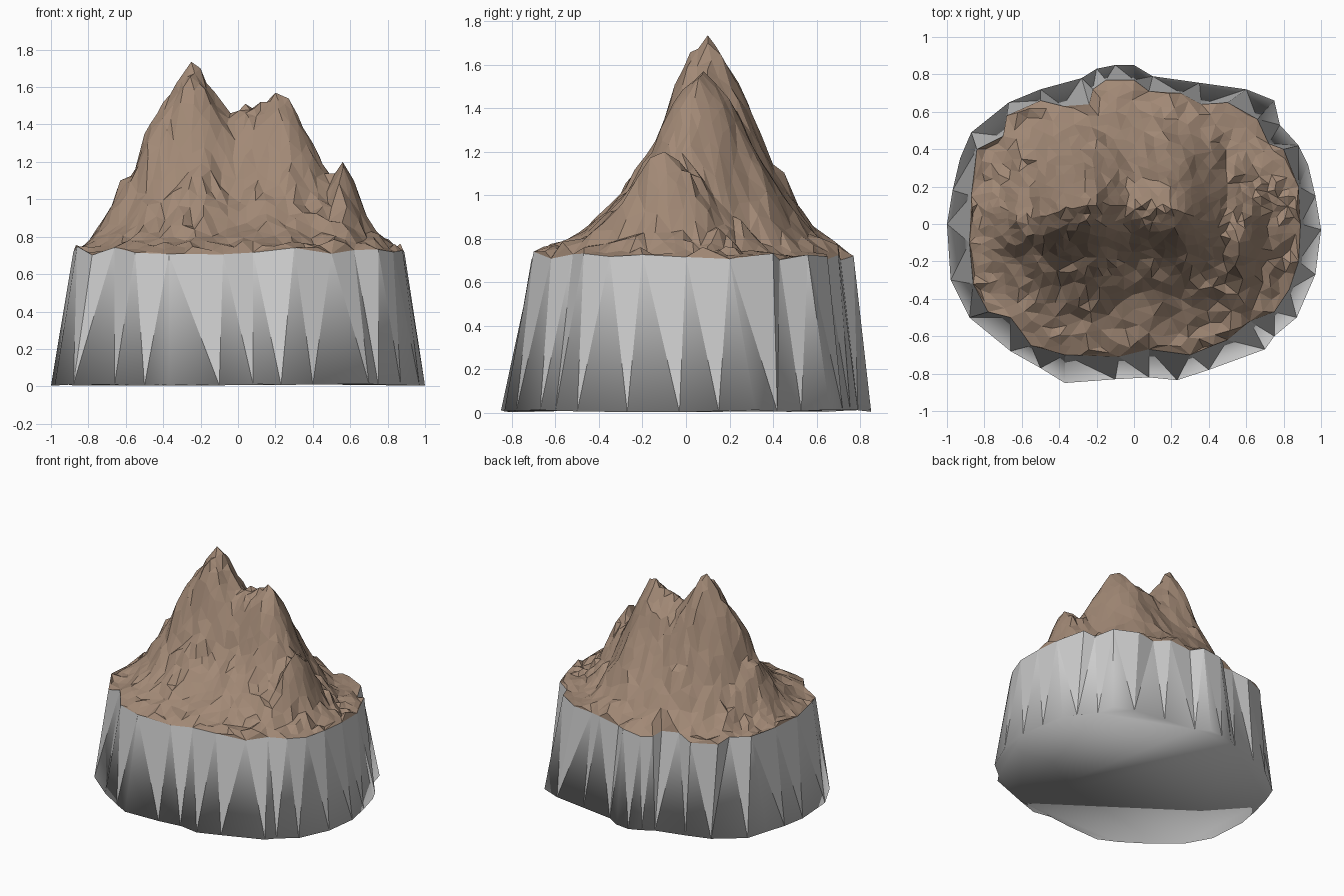
import bpy, bmesh, math, random
from mathutils import Vector, noise
from mathutils.geometry import delaunay_2d_cdt

if "Cube" in bpy.data.objects:
    bpy.data.objects.remove(bpy.data.objects["Cube"])

random.seed(7)

# Outline of the plinth foot and of its narrower top rim, counterclockwise
FOOT = [(1, -.03), (.97, .15), (.93, .32), (.88, .42), (.78, .53), (.75, .66), (.6, .72),
        (.35, .755), (.1, .79), (0, .85), (-.1, .85), (-.2, .83), (-.28, .78), (-.5, .72),
        (-.67, .65), (-.87, .49), (-.93, .35), (-.97, .18), (-1, 0), (-.98, -.3), (-.88, -.5),
        (-.66, -.68), (-.5, -.77), (-.37, -.85), (-.1, -.83), (.08, -.82), (.23, -.835),
        (.4, -.78), (.7, -.67), (.75, -.6), (.87, -.5), (.97, -.27)]
RIM = [(.89, 0), (.88, .2), (.8, .4), (.72, .43), (.66, .56), (.5, .65), (.36, .64),
       (.25, .7), (.08, .71), (0, .77), (-.15, .77), (-.22, .72), (-.24, .64), (-.38, .63),
       (-.5, .66), (-.68, .58), (-.7, .47), (-.84, .4), (-.87, .15), (-.88, -.1), (-.86, -.32),
       (-.78, -.47), (-.66, -.5), (-.55, -.65), (-.37, -.7), (-.08, -.71), (.08, -.67),
       (.3, -.7), (.5, -.62), (.62, -.52), (.75, -.47), (.83, -.35), (.88, -.2)]
# Ridge height along x, ridge position in y, and slope profile across the ridge
RIDGE = [(-.88, .73), (-.78, .8), (-.7, .92), (-.63, 1.1), (-.55, 1.16), (-.5, 1.35), (-.4, 1.52),
         (-.33, 1.62), (-.25, 1.735), (-.2, 1.7), (-.13, 1.58), (-.04, 1.46), (.04, 1.51),
         (.12, 1.52), (.2, 1.57), (.27, 1.54), (.32, 1.45), (.4, 1.3), (.49, 1.12), (.56, 1.2),
         (.62, 1.1), (.72, .83), (.8, .78), (.89, .73)]
RIDGE_Y = [(-.88, -.02), (-.6, .02), (-.25, .1), (0, .1), (.2, .08), (.45, 0), (.56, -.1), (.89, -.03)]
SLOPE = [(-.8, 0), (-.6, .08), (-.45, .21), (-.3, .41), (-.22, .56), (-.16, .76), (-.1, .89), (0, 1),
         (.07, .92), (.15, .79), (.25, .53), (.4, .26), (.5, .11), (.65, 0)]


def lerp(table, t):
    if t <= table[0][0]:
        return table[0][1]
    for (a, u), (b, v) in zip(table, table[1:]):
        if t <= b:
            return u + (v - u) * (t - a) / (b - a)
    return table[-1][1]


def height(x, y, rough=1.0):
    width = math.sqrt(max(.2, 1 - (x / .95) ** 2)) * 1.03
    g = lerp(SLOPE, (y - lerp(RIDGE_Y, x)) / width)
    # gullies: wobble x so flanks do not copy the ridge exactly
    wob = .07 * (1 - g) * noise.noise(Vector((x * 4, y * 4, 3)))
    z = .725 + (lerp(RIDGE, x + wob) - .725) * g
    n = noise.noise(Vector((x * 9, y * 5, 1))) + .7 * random.uniform(-1, 1)
    return z + rough * n * (.018 + .09 * g * (1 - g))


def make_object(name, bm, color=None):
    mesh = bpy.data.meshes.new(name)
    bm.to_mesh(mesh)
    bm.free()
    obj = bpy.data.objects.new(name, mesh)
    bpy.context.collection.objects.link(obj)
    if color:
        mat = bpy.data.materials.new(name + "_brown")
        mat.diffuse_color = color
        mat.use_nodes = True
        mat.node_tree.nodes["Principled BSDF"].inputs["Base Color"].default_value = mat.diffuse_color
        mesh.materials.append(mat)
    return obj


def inside(x, y):
    hit = False
    for (x1, y1), (x2, y2) in zip(RIM, RIM[1:] + RIM[:1]):
        if (y1 > y) != (y2 > y) and x < x1 + (x2 - x1) * (y - y1) / (y2 - y1):
            hit = not hit
    return hit


rim_z = [.725 + .025 * random.uniform(-1, 1) for p in RIM]

# Mountain: irregular triangulated terrain inside the rim
pts = [Vector(p) for p in RIM]
zs = list(rim_z)
for x, z in RIDGE[1:-1]:
    pts.append(Vector((x, lerp(RIDGE_Y, x))))
    zs.append(z)
fixed = len(pts)
tries = 0
while len(pts) < 760 and tries < 12000:
    tries += 1
    x, y = random.uniform(-.87, .87), random.uniform(-.72, .77)
    p = Vector((x, y))
    gap = .032 + .02 * min(1, abs(y - .05) / .5)
    if not inside(x, y) or any((p - q).length < gap for q in pts):
        continue
    pts.append(p)
    zs.append(height(x, y))
n = len(RIM)
edges = [(i, (i + 1) % n) for i in range(n)]
vco, _, faces, orig, _, _ = delaunay_2d_cdt(pts, edges, [], 1, 1e-5)
bm = bmesh.new()
verts = [bm.verts.new((c.x, c.y, zs[o[0]] if o else height(c.x, c.y))) for c, o in zip(vco, orig)]
for f in faces:
    face = bm.faces.new([verts[i] for i in f])
    face.normal_update()
    if face.normal.z < 0:
        face.normal_flip()
make_object("mountain", bm, (.36, .25, .18, 1))

# Plinth: zigzag triangle wall from foot to rim, closed underneath
bm = bmesh.new()
low = [bm.verts.new((x, y, random.uniform(.003, .015))) for x, y in FOOT]
top = [bm.verts.new((x, y, z)) for (x, y), z in zip(RIM, rim_z)]


def angle(v):
    return (math.atan2(v.co.y, v.co.x) + .1) % math.tau


i = j = 0
while i < len(low) or j < len(top):
    a, b = low[i % len(low)], top[j % len(top)]
    na, nb = low[(i + 1) % len(low)], top[(j + 1) % len(top)]
    next_a = angle(na) + (math.tau if i + 1 >= len(low) else 0)
    next_b = angle(nb) + (math.tau if j + 1 >= len(top) else 0)
    if j >= len(top) or (i < len(low) and next_a < next_b):
        bm.faces.new((a, na, b))
        i += 1
    else:
        bm.faces.new((a, nb, b))
        j += 1
bm.faces.new(low[::-1])
# creases between wall facets are sharp, the foot edge stays soft
for f in bm.faces:
    f.smooth = True
low_set = set(low)
for e in bm.edges:
    e.smooth = all(v in low_set for v in e.verts)
make_object("plinth", bm)
